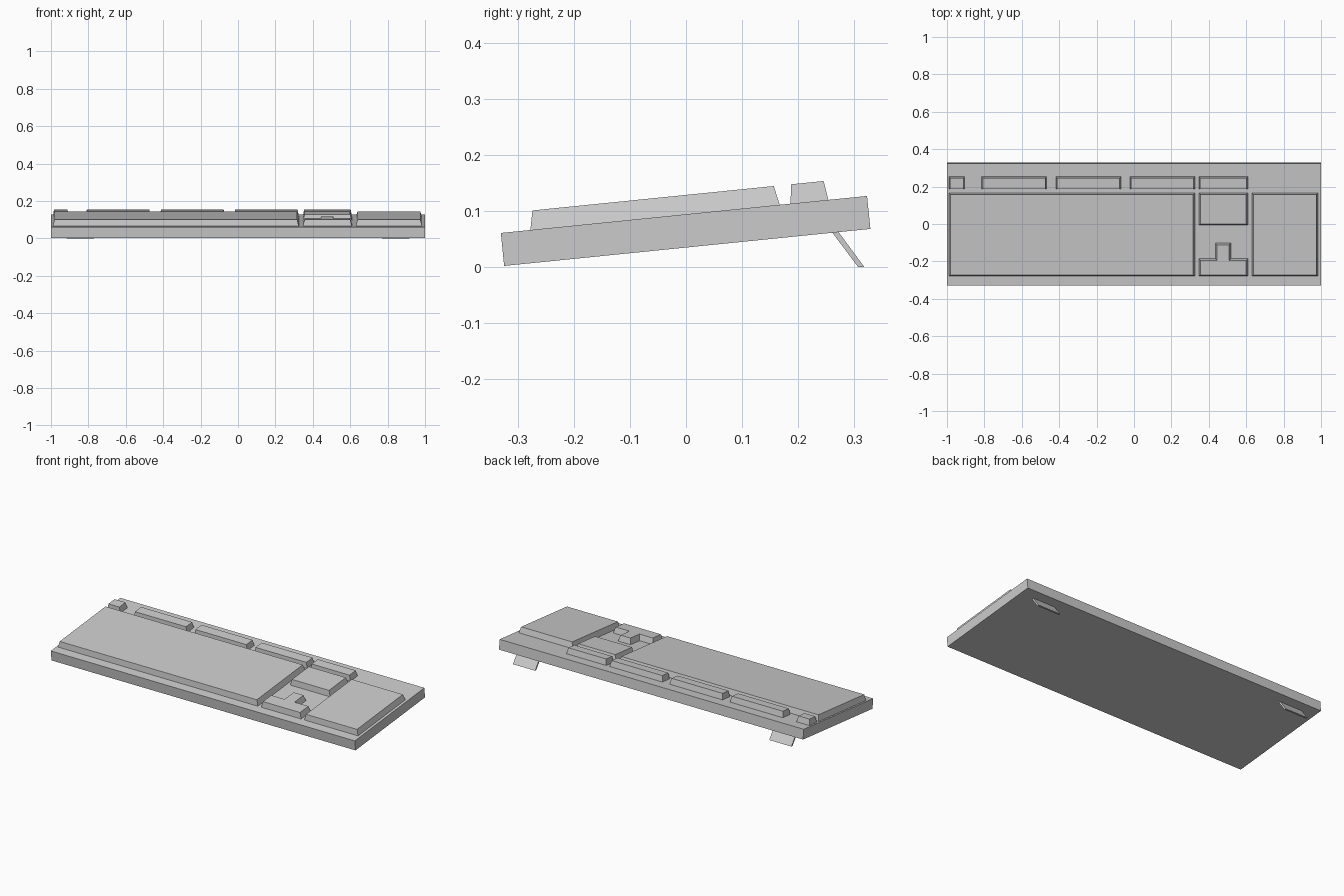
import bpy, bmesh, math
from mathutils import Matrix

if "Cube" in bpy.data.objects:
    bpy.data.objects.remove(bpy.data.objects["Cube"])

# Tilted deck frame: origin at the top front edge, v runs up the slope
TILT = math.atan2(0.066, 0.653)
DECK = Matrix.Translation((0, -0.33, 0.061)) @ Matrix.Rotation(TILT, 4, 'X')


def finish(name, bm, matrix=None):
    if matrix:
        bm.transform(matrix)
    bmesh.ops.recalc_face_normals(bm, faces=bm.faces[:])
    me = bpy.data.meshes.new(name)
    bm.to_mesh(me)
    bm.free()
    ob = bpy.data.objects.new(name, me)
    bpy.context.collection.objects.link(ob)
    return ob


def side_prism(name, profile, x0, x1, matrix=None):
    """Extrude a (y, z) profile along x."""
    bm = bmesh.new()
    f = bm.faces.new([bm.verts.new((x0, y, z)) for y, z in profile])
    ext = bmesh.ops.extrude_face_region(bm, geom=[f], use_keep_orig=True)
    verts = [g for g in ext['geom'] if isinstance(g, bmesh.types.BMVert)]
    bmesh.ops.translate(bm, verts=verts, vec=(x1 - x0, 0, 0))
    return finish(name, bm, matrix)


def key_block(name, outline, height=0.0343, inset=0.007):
    """Raised block with sloping sides on the deck, from an (x, v) outline."""
    bm = bmesh.new()
    base = [bm.verts.new((x, v, 0)) for x, v in outline]
    top = []
    n = len(outline)
    for i, (x, v) in enumerate(outline):
        # right-angled outline: shift each corner by both inward edge normals
        px, pv = outline[i - 1]
        nx, nv = outline[(i + 1) % n]
        dx = dv = 0
        for ax, av in ((x - px, v - pv), (nx - x, nv - v)):
            length = math.hypot(ax, av)
            dx -= av / length
            dv += ax / length
        top.append(bm.verts.new((x + dx * inset * 1.3, v + dv * inset, height)))
    bm.faces.new(top)
    bm.faces.new(base[::-1])
    for i in range(n):
        j = (i + 1) % n
        bm.faces.new((base[i], base[j], top[j], top[i]))
    return finish(name, bm, DECK)


def rect(x0, x1, v0, v1):
    return [(x0, v0), (x1, v0), (x1, v1), (x0, v1)]


# Case
side_prism("case", [(0, -0.059), (0.656, -0.059), (0.656, 0), (0, 0)], -1, 1, DECK)

# Large key areas
key_block("main_keys", rect(-0.99, 0.325, 0.053, 0.4995))
key_block("number_pad", rect(0.63, 0.984, 0.053, 0.4995))
key_block("navigation_keys", rect(0.347, 0.609, 0.327, 0.4995))

# Arrow keys as an upside-down T
key_block("arrow_keys", [(0.347, 0.053), (0.609, 0.053), (0.609, 0.145), (0.518, 0.145),
                         (0.518, 0.230), (0.435, 0.230), (0.435, 0.145), (0.347, 0.145)])

# Top row of key groups
for i, (x0, x1) in enumerate([(-0.99, -0.905), (-0.815, -0.467), (-0.418, -0.07),
                              (-0.022, 0.325), (0.347, 0.609)]):
    key_block(f"top_row_keys_{i + 1}", rect(x0, x1, 0.5187, 0.5866), inset=0.005)

# Fold-out rear feet
for side, x0 in (("left", -0.916), ("right", 0.77)):
    side_prism(f"rear_foot_{side}",
               [(0.307, 0), (0.318, 0), (0.271, 0.064), (0.259, 0.064)], x0, x0 + 0.146)
